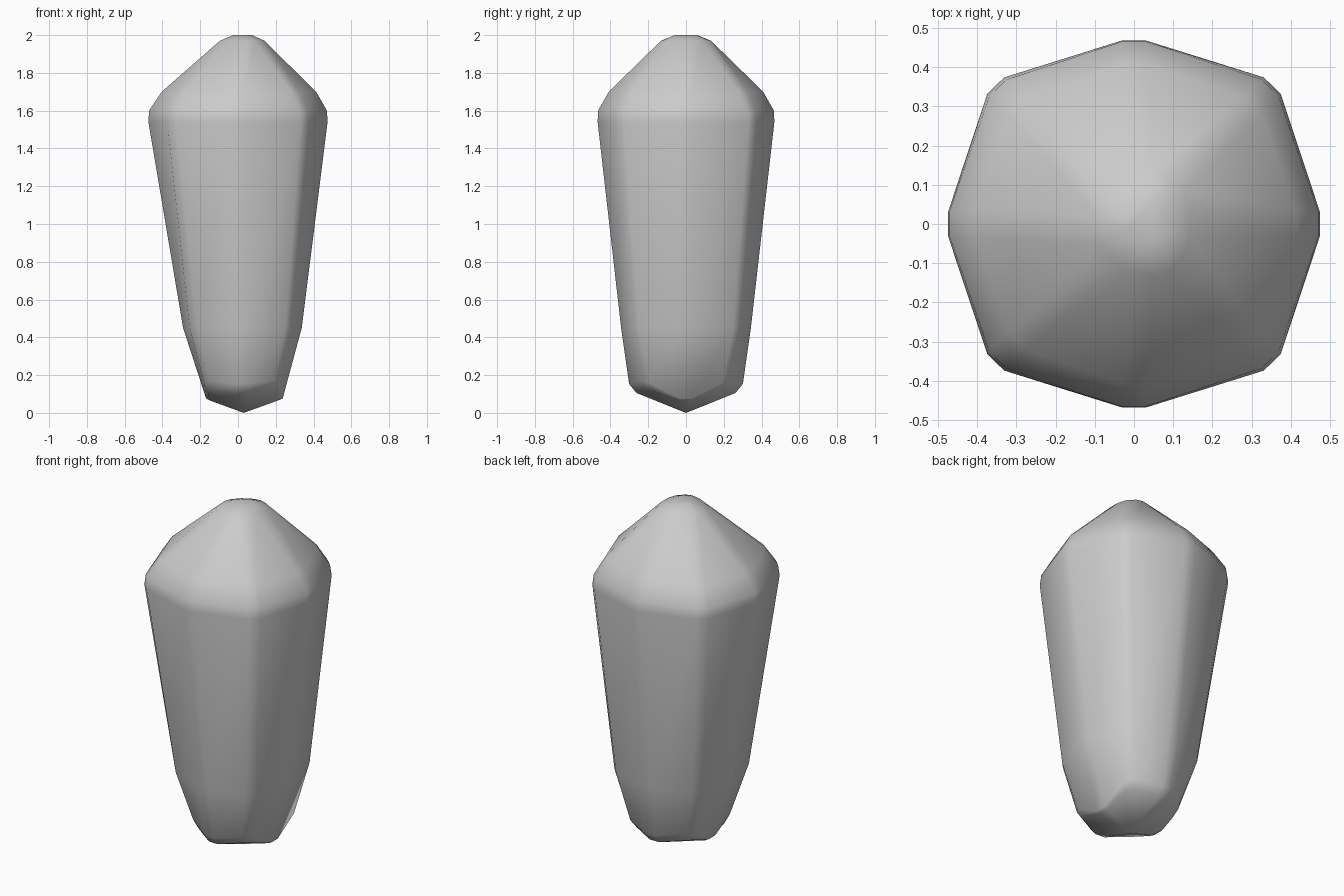
import bpy, bmesh, math
from mathutils import Vector

if "Cube" in bpy.data.objects:
    bpy.data.objects.remove(bpy.data.objects["Cube"])


def octagon(right, left, front, diag_r, diag_l, mid=0.0):
    """Eight cage corners; each argument is (radius or offset, z), diagonals have equal x and y."""
    (r, zr), (l, zl), (f, zf), (a, za), (b, zb) = right, left, front, diag_r, diag_l
    return [Vector(p) for p in (
        (r, 0, zr), (a, a, za), (mid, f, zf), (-b, b, zb),
        (-l, 0, zl), (-b, -b, zb), (mid, -f, zf), (a, -a, za))]


def level(z, r, l, f, a, b, mid=0.0):
    return octagon((r, z), (l, z), (f, z), (a, z), (b, z), mid)


def chamfer(cage, width=0.034):
    """Split every corner in two so the long edges become narrow bevels."""
    pts = []
    for i, p in enumerate(cage):
        for q in (cage[i - 1], cage[(i + 1) % 8]):
            d = q - p
            pts.append(p + d * min(width / d.length, 0.3))
    return pts


# Crystal cross-sections from the lower facets to the tip
cages = [
    octagon((0.215, 0.054), (0.15, 0.054), (0.275, 0.10), (0.20, 0.13), (0.16, 0.12), 0.02),
    octagon((0.238, 0.06), (0.168, 0.06), (0.315, 0.15), (0.225, 0.175), (0.18, 0.175), 0.02),
    level(0.45, 0.345, 0.297, 0.352, 0.282, 0.25, 0.01),
    level(1.54, 0.485, 0.485, 0.478, 0.364, 0.364),
    level(1.60, 0.482, 0.482, 0.476, 0.358, 0.358),
    level(1.70, 0.425, 0.415, 0.42, 0.313, 0.308),
    level(1.97, 0.15, 0.105, 0.14, 0.115, 0.075, 0.025),
    level(2.00, 0.08, 0.03, 0.06, 0.06, 0.015, 0.025),
]

bm = bmesh.new()
rings = [[bm.verts.new(p) for p in chamfer(c)] for c in cages]
for lo, hi in zip(rings, rings[1:]):
    for i in range(16):
        j = (i + 1) % 16
        bm.faces.new((lo[i], lo[j], hi[j], hi[i]))
bm.faces.new(rings[-1])

# Shallow point underneath
foot = bm.verts.new((0.03, 0, 0))
for i in range(16):
    bm.faces.new((rings[0][(i + 1) % 16], rings[0][i], foot))
bmesh.ops.recalc_face_normals(bm, faces=bm.faces)

mesh = bpy.data.meshes.new("crystal")
bm.to_mesh(mesh)
bm.free()
crystal = bpy.data.objects.new("crystal", mesh)
bpy.context.collection.objects.link(crystal)
bpy.context.view_layer.objects.active = crystal
crystal.select_set(True)
bpy.ops.object.shade_smooth_by_angle(angle=math.radians(40))
